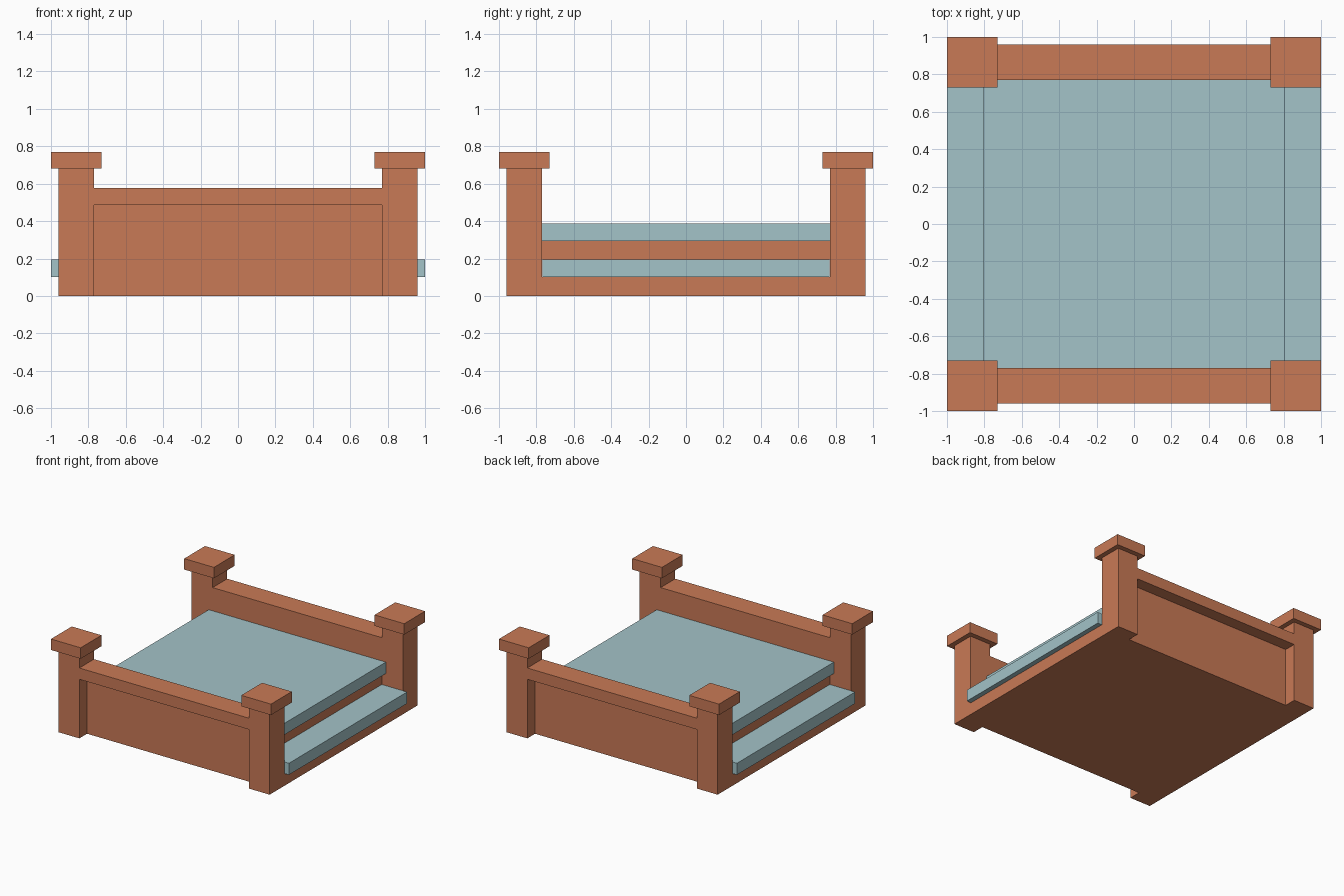
import bpy, bmesh

if "Cube" in bpy.data.objects:
    bpy.data.objects.remove(bpy.data.objects["Cube"])


def material(name, rgb):
    m = bpy.data.materials.new(name)
    m.diffuse_color = (*rgb, 1.0)
    m.use_nodes = True
    m.node_tree.nodes["Principled BSDF"].inputs["Base Color"].default_value = m.diffuse_color
    return m


WOOD = material("terracotta", (0.584, 0.194, 0.093))
BLUE = material("pale blue", (0.366, 0.546, 0.578))


def box(name, xs, ys, zs, mat):
    """Axis-aligned box from its (min, max) on every axis."""
    bm = bmesh.new()
    bmesh.ops.create_cube(bm, size=1.0)
    for v in bm.verts:
        v.co = [r[0] if c < 0 else r[1] for c, r in zip(v.co, (xs, ys, zs))]
    me = bpy.data.meshes.new(name)
    bm.to_mesh(me)
    bm.free()
    me.materials.append(mat)
    ob = bpy.data.objects.new(name, me)
    bpy.context.collection.objects.link(ob)
    return ob


def span(s, a, b):
    """Range a..b mirrored to the side given by sign s."""
    return tuple(sorted((s * a, s * b)))


# Corner posts with square caps
for sx, xname in ((-1, "left"), (1, "right")):
    for sy, yname in ((-1, "front"), (1, "back")):
        tag = f"{yname}_{xname}"
        box(f"{tag}_post", span(sx, 0.77, 0.96), span(sy, 0.77, 0.96), (0, 0.68), WOOD)
        box(f"{tag}_cap", span(sx, 0.73, 1.0), span(sy, 0.73, 1.0), (0.68, 0.77), WOOD)

# Front and back walls: recessed panel below a full-depth rail
for sy, yname in ((-1, "front"), (1, "back")):
    box(f"{yname}_panel", (-0.77, 0.77), span(sy, 0.77, 0.86), (0, 0.485), WOOD)
    box(f"{yname}_rail", (-0.77, 0.77), span(sy, 0.77, 0.96), (0.485, 0.578), WOOD)

# Stacked floor: base, wide lower slab, riser, upper slab
box("base", (-0.96, 0.96), (-0.77, 0.77), (0, 0.1), WOOD)
box("lower_slab", (-1.0, 1.0), (-0.767, 0.767), (0.1, 0.195), BLUE)
box("riser", (-0.77, 0.77), (-0.77, 0.77), (0.195, 0.293), WOOD)
box("upper_slab", (-0.805, 0.805), (-0.77, 0.77), (0.293, 0.387), BLUE)
